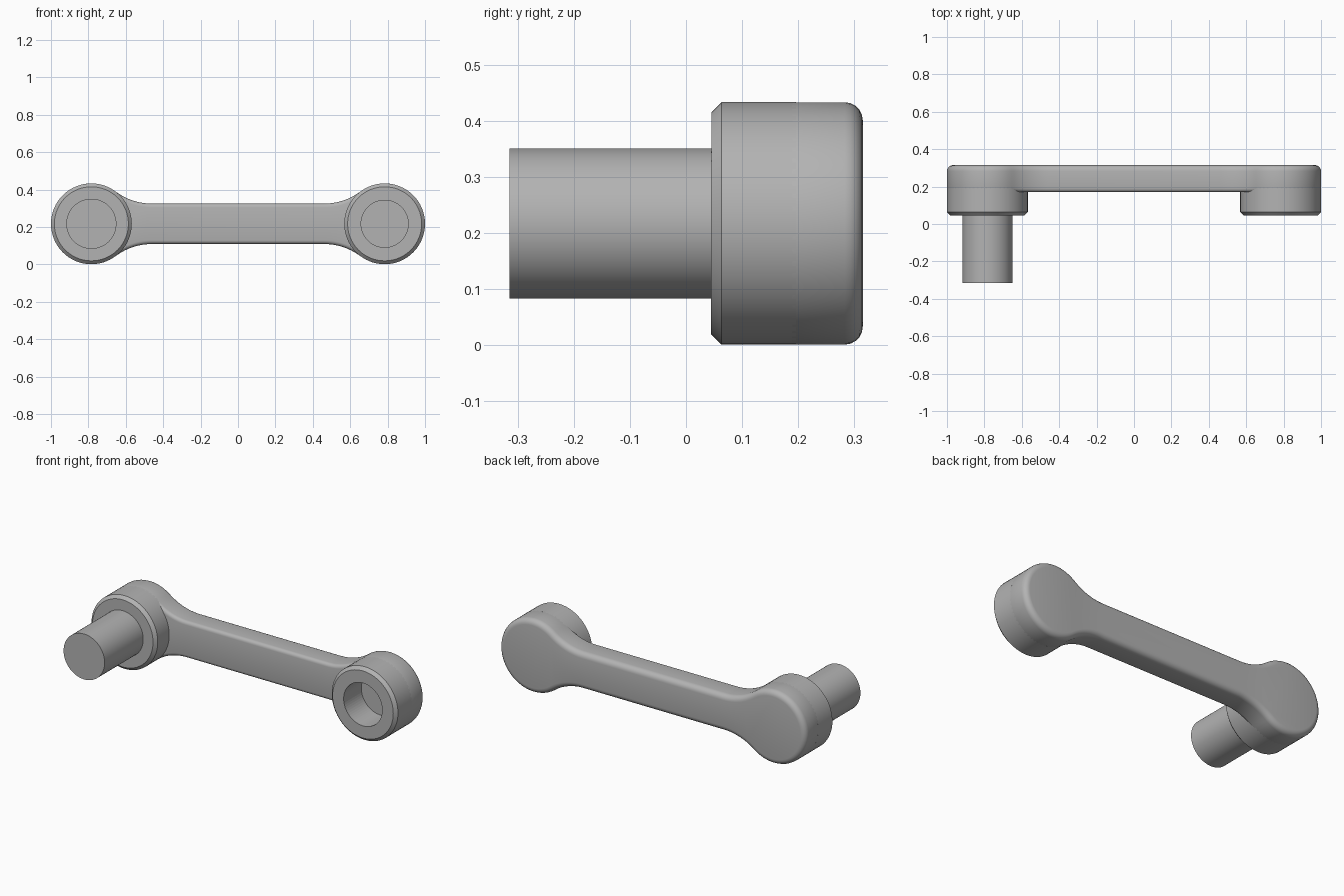
import bpy
import bmesh
from math import sin, cos, pi, atan2, hypot, radians
from mathutils import Matrix

cube = bpy.data.objects.get("Cube")
if cube:
    bpy.data.objects.remove(cube, do_unlink=True)

END_X, MID_Z = 0.784, 0.217     # boss axes
BOSS_R, ARM_H = 0.216, 0.108    # boss radius, arm half height
BACK, ARM_FRONT, BOSS_FRONT = 0.315, 0.17, 0.045

grey = bpy.data.materials.new("satin grey")
grey.use_nodes = True
grey.diffuse_color = (0.45, 0.45, 0.45, 1)
grey.node_tree.nodes["Principled BSDF"].inputs["Base Color"].default_value = grey.diffuse_color


def make_object(name, bm):
    bmesh.ops.recalc_face_normals(bm, faces=bm.faces)
    mesh = bpy.data.meshes.new(name)
    bm.to_mesh(mesh)
    bm.free()
    mesh.materials.append(grey)
    obj = bpy.data.objects.new(name, mesh)
    bpy.context.collection.objects.link(obj)
    return obj


def smooth(obj, angle=32):
    bpy.ops.object.select_all(action='DESELECT')
    obj.select_set(True)
    bpy.context.view_layer.objects.active = obj
    bpy.ops.object.shade_smooth_by_angle(angle=radians(angle))


def bevel_rim(bm, y, size, segments):
    """Bevel the edges lying in the plane at depth y."""
    rim = [e for e in bm.edges if all(abs(v.co.y - y) < 1e-5 for v in e.verts)]
    bmesh.ops.bevel(bm, geom=rim, offset=size, segments=segments,
                    profile=0.5, affect='EDGES')


def cylinder(name, x, radius, y0, y1, chamfer=0):
    """Cylinder along y, optionally chamfered at its front rim."""
    bm = bmesh.new()
    place = Matrix.Translation((x, (y0 + y1) / 2, MID_Z)) @ Matrix.Rotation(pi / 2, 4, 'X')
    bmesh.ops.create_cone(bm, cap_ends=True, segments=64, radius1=radius,
                          radius2=radius, depth=y1 - y0, matrix=place)
    if chamfer:
        bevel_rim(bm, y0, chamfer, 1)
    return make_object(name, bm)


# Outline of one quarter: boss arc, then a tangent fillet into the straight arm
run = 0.324
fillet = (run**2 + ARM_H**2 - BOSS_R**2) / (2 * (BOSS_R - ARM_H))
touch = atan2(ARM_H + fillet, run)
quarter = []
for i in range(21):
    a = touch * i / 20 + pi * (1 - i / 20)
    quarter.append((-END_X + BOSS_R * cos(a), BOSS_R * sin(a)))
for i in range(1, 13):
    a = pi + touch + (1.5 * pi - pi - touch) * i / 12
    quarter.append((-END_X + run + fillet * cos(a), ARM_H + fillet + fillet * sin(a)))
upper = quarter + [(-x, z) for x, z in reversed(quarter)]
outline = upper + [(x, -z) for x, z in reversed(upper[1:-1])]

# Arm plate, rounded along both rims
bm = bmesh.new()
face = bm.faces.new([bm.verts.new((x, ARM_FRONT, MID_Z + z)) for x, z in outline])
result = bmesh.ops.extrude_face_region(bm, geom=[face], use_keep_orig=True)
moved = [g for g in result["geom"] if isinstance(g, bmesh.types.BMVert)]
bmesh.ops.translate(bm, verts=moved, vec=(0, BACK - ARM_FRONT, 0))
bevel_rim(bm, BACK, 0.032, 5)
bevel_rim(bm, ARM_FRONT, 0.02, 4)
arm = make_object("crank_arm", bm)

# Bosses at both ends, chamfered in front
right_boss = cylinder("right_boss", -END_X, BOSS_R, BOSS_FRONT, 0.196, 0.018)
left_boss = cylinder("left_boss", END_X, BOSS_R, BOSS_FRONT, 0.196, 0.018)

# Pin on the right boss
pin = cylinder("pin", -END_X, 0.134, -0.315, BOSS_FRONT + 0.05)

# Blind hole in the left boss
cutter = cylinder("hole_cutter", END_X, 0.126, -0.1, 0.21)
cutter.hide_render = True
cutter.hide_set(True)
for obj in (arm, left_boss):
    cut = obj.modifiers.new("hole", 'BOOLEAN')
    cut.operation = 'DIFFERENCE'
    cut.solver = 'EXACT'
    cut.object = cutter

for obj in (arm, right_boss, left_boss, pin):
    smooth(obj)
